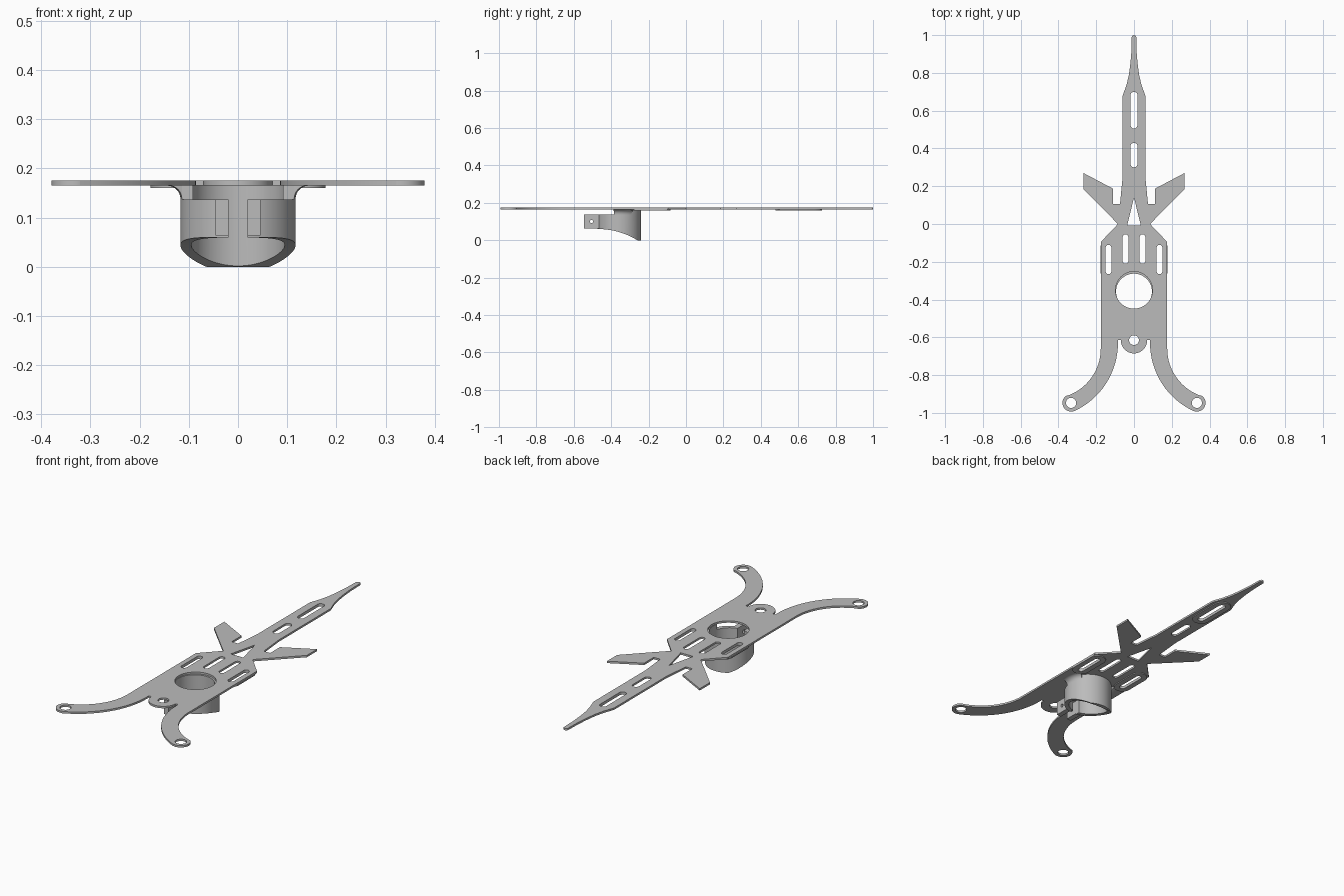
import bpy
from math import cos, sin, pi, radians, sqrt

old = bpy.data.objects.get("Cube")
if old:
    bpy.data.objects.remove(old)

grey = bpy.data.materials.new("plain grey")
grey.use_nodes = True
colour = (0.5, 0.5, 0.5, 1)
grey.diffuse_color = colour
grey.node_tree.nodes["Principled BSDF"].inputs["Base Color"].default_value = colour


def arc(cx, cy, r, a0, a1, n=16):
    """Points along an arc, angles in degrees."""
    angles = [radians(a0 + (a1 - a0) * i / n) for i in range(n + 1)]
    return [(cx + r * cos(a), cy + r * sin(a)) for a in angles]


def slot(x, y0, y1, r):
    """Capsule outline running along y."""
    return arc(x, y1 - r, r, 0, 180) + arc(x, y0 + r, r, 180, 360)


def circle(x, y, r):
    return arc(x, y, r, 0, 360, 48)[:-1]


def activate(obj):
    bpy.ops.object.select_all(action="DESELECT")
    obj.select_set(True)
    bpy.context.view_layer.objects.active = obj


def sheet(name, loops, z0, z1):
    """Flat plate: the first loop is the outline, the others are holes."""
    curve = bpy.data.curves.new(name, "CURVE")
    curve.dimensions = "2D"
    curve.fill_mode = "BOTH"
    curve.extrude = (z1 - z0) / 2
    for loop in loops:
        spline = curve.splines.new("POLY")
        spline.points.add(len(loop) - 1)
        for point, (x, y) in zip(spline.points, loop):
            point.co = (x, y, 0, 1)
        spline.use_cyclic_u = True
    obj = bpy.data.objects.new(name, curve)
    bpy.context.collection.objects.link(obj)
    obj.location.z = (z0 + z1) / 2
    activate(obj)
    bpy.ops.object.convert(target="MESH")
    return finish(bpy.context.object)


def finish(obj):
    obj.data.materials.clear()
    obj.data.materials.append(grey)
    activate(obj)
    bpy.ops.object.shade_smooth_by_angle(angle=radians(30))
    return obj


def box(name, x0, x1, y0, y1, z0, z1):
    bpy.ops.mesh.primitive_cube_add(size=1, location=((x0 + x1) / 2, (y0 + y1) / 2, (z0 + z1) / 2))
    obj = bpy.context.object
    obj.name = name
    obj.scale = (x1 - x0, y1 - y0, z1 - z0)
    bpy.ops.object.transform_apply(location=False, rotation=False)
    return obj


def rod(name, r, depth, location, along_x=False, sides=96):
    bpy.ops.mesh.primitive_cylinder_add(vertices=sides, radius=r, depth=depth, location=location,
                                        rotation=(0, pi / 2 if along_x else 0, 0))
    bpy.context.object.name = name
    return bpy.context.object


def cut(obj, *cutters):
    for cutter in cutters:
        mod = obj.modifiers.new("cut", "BOOLEAN")
        mod.operation = "DIFFERENCE"
        mod.solver = "EXACT"
        mod.object = cutter
        activate(obj)
        bpy.ops.object.modifier_apply(modifier=mod.name)
        bpy.data.objects.remove(cutter)


# Main plate: right half outline from the tail tip to the front tab, then mirrored
TOP, BOTTOM = 0.175, 0.165
half = arc(0, 0.988, 0.012, 80, 0, 6)
half += [(0.014, 0.91), (0.019, 0.85), (0.027, 0.79), (0.04, 0.735), (0.06, 0.68), (0.06, 0.25),
         (0.074, 0.107), (0.111, 0.107), (0.111, 0.187), (0.268, 0.27), (0.268, 0.185),
         (0.085, 0.0), (0.176, -0.095)]
half += arc(0.44, -0.66, 0.264, 180, 252)
half += arc(0.333, -0.947, 0.046, 60, -115)
half += arc(0.482, -0.63, 0.397, 246, 180)
half += [(0.085, -0.615), (0.07, -0.615)]
half += arc(0, -0.615, 0.07, -4, -86)
outline = half + [(-x, y) for x, y in reversed(half)]

tail_slot = (0, 0.505, 0.70)
side_slot = (0.135, -0.265, -0.11)
holes = [slot(*tail_slot, 0.018), slot(0, 0.30, 0.43, 0.018),
         [(0, 0.14), (0.036, -0.008), (-0.036, -0.008)],
         circle(0, -0.35, 0.098), circle(0, -0.615, 0.026)]
for s in (-1, 1):
    holes += [slot(s * 0.045, -0.21, -0.055, 0.015),
              slot(s * side_slot[0], *side_slot[1:], 0.015),
              circle(s * 0.333, -0.947, 0.027)]
sheet("main_plate", [outline] + holes, BOTTOM, TOP)


# Thin raised rims under the longer slots
def rim(name, x, y0, y1, r, margin):
    sheet(name, [slot(x, y0 - margin, y1 + margin, r + margin), slot(x, y0, y1, r)], 0.16, BOTTOM)


rim("tail_slot_rim", *tail_slot, 0.018, 0.027)
for s, side in ((-1, "right"), (1, "left")):
    rim(side + "_slot_rim", s * side_slot[0], *side_slot[1:], 0.015, 0.028)

# Clamp collar below the round hole, open at the front with a curved lower edge
CY, R = -0.358, 0.117
collar = rod("clamp_collar", R, BOTTOM, (0, CY, BOTTOM / 2))
sweep = 0.3975
cut(collar,
    rod("bore", 0.095, 1, (0, CY, 0)),
    box("front_gap", -0.019, 0.019, -0.7, CY, -0.1, 0.3),
    box("upper_relief", -0.3, 0.3, -0.7, -0.385, 0.137, 0.3),
    rod("lower_sweep", sweep, 1, (0, -0.47, 0.06 - sweep), True, 192))
finish(collar)

# Clamp ears with a screw hole
for s, side in ((-1, "right"), (1, "left")):
    ear = box(side + "_clamp_ear", *sorted((s * 0.019, s * 0.046)), -0.545, -0.455, 0.064, 0.137)
    cut(ear, rod("screw_hole", 0.009, 1, (0, -0.505, 0.1), True, 24))
    finish(ear)

# Concave fillets joining the collar sides to the plate
f = 0.027
profile = [(R - 0.004, BOTTOM), (R - 0.004, BOTTOM - f)]
profile += [(R + f - f * cos(a), BOTTOM - f + f * sin(a)) for a in [pi / 2 * i / 8 for i in range(9)]]
for s, side in ((-1, "right"), (1, "left")):
    steps, n = 12, len(profile)
    verts, faces = [], []
    for i in range(steps + 1):
        a = radians(-13 + 48 * i / steps)
        verts += [(s * r * cos(a), CY + r * sin(a), z) for r, z in profile]
    for i in range(steps):
        for j in range(n):
            k = (j + 1) % n
            faces.append((i * n + j, i * n + k, (i + 1) * n + k, (i + 1) * n + j))
    faces += [tuple(reversed(range(n))), tuple(range(steps * n, steps * n + n))]
    mesh = bpy.data.meshes.new(side + "_fillet")
    mesh.from_pydata(verts, [], faces)
    fillet = bpy.data.objects.new(side + "_collar_fillet", mesh)
    bpy.context.collection.objects.link(fillet)
    activate(fillet)
    bpy.ops.object.mode_set(mode="EDIT")
    bpy.ops.mesh.select_all(action="SELECT")
    bpy.ops.mesh.normals_make_consistent(inside=False)
    bpy.ops.object.mode_set(mode="OBJECT")
    finish(fillet)
